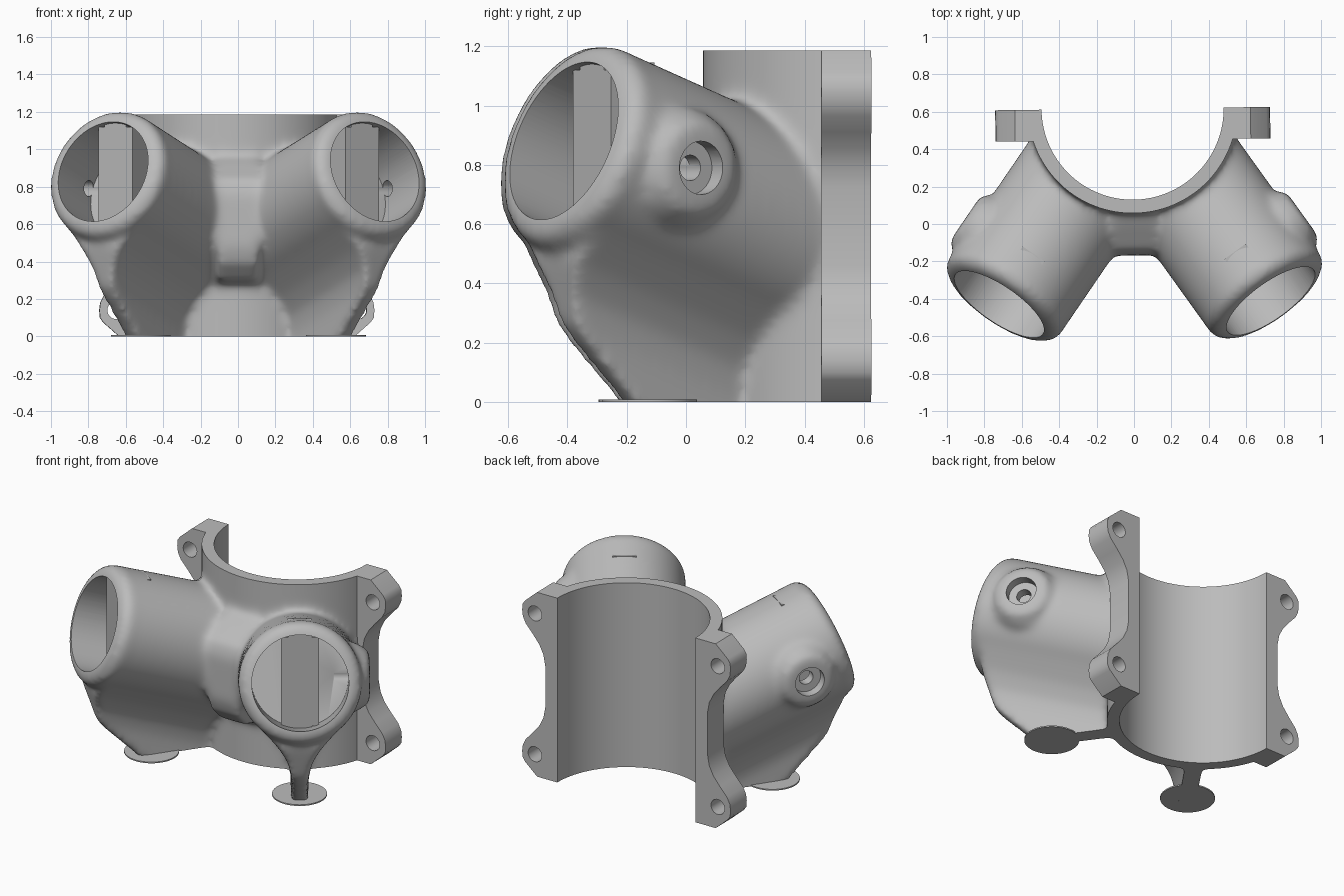
import bpy, bmesh, math
from mathutils import Vector, Matrix

if "Cube" in bpy.data.objects:
    bpy.data.objects.remove(bpy.data.objects["Cube"], do_unlink=True)

grey = bpy.data.materials.new("plain_grey")
grey.use_nodes = True
grey.diffuse_color = (0.5, 0.5, 0.5, 1)
grey.node_tree.nodes["Principled BSDF"].inputs["Base Color"].default_value = (0.5, 0.5, 0.5, 1)

BACK = 0.617                  # y of the pipe axis and of the clamp face
AZ, TILT = math.radians(35), math.radians(20)
HEIGHT = 1.185
Z = Vector((0, 0, 1))


def loft(name, rings):
    """Closed solid through a list of equal-length rings."""
    bm = bmesh.new()
    rows = [[bm.verts.new(p) for p in ring] for ring in rings]
    n = len(rows[0])
    for a, b in zip(rows, rows[1:]):
        for i in range(n):
            j = (i + 1) % n
            bm.faces.new((a[i], a[j], b[j], b[i]))
    bm.faces.new(rows[0])
    bm.faces.new(rows[-1])
    bmesh.ops.recalc_face_normals(bm, faces=bm.faces)
    mesh = bpy.data.meshes.new(name)
    bm.to_mesh(mesh)
    bm.free()
    mesh.materials.append(grey)
    ob = bpy.data.objects.new(name, mesh)
    bpy.context.collection.objects.link(ob)
    return ob


def turned(name, origin, axis, profile, n=64):
    """Round solid from (distance along axis, radius) pairs."""
    axis = axis.normalized()
    side = axis.orthogonal().normalized()
    up = axis.cross(side)
    angles = [2 * math.pi * i / n for i in range(n)]
    return loft(name, [[origin + axis * d + (side * math.cos(a) + up * math.sin(a)) * r
                        for a in angles] for d, r in profile])


def box(name, x0, x1, y0, y1, z0, z1):
    return loft(name, [[(x0, y0, z), (x1, y0, z), (x1, y1, z), (x0, y1, z)] for z in (z0, z1)])


def activate(ob):
    bpy.ops.object.select_all(action='DESELECT')
    ob.select_set(True)
    bpy.context.view_layer.objects.active = ob


def apply_modifier(ob, kind, **settings):
    mod = ob.modifiers.new(kind, kind)
    for key, value in settings.items():
        setattr(mod, key, value)
    activate(ob)
    bpy.ops.object.modifier_apply(modifier=mod.name)


def combine(ob, tool, operation):
    tool.hide_render = True
    apply_modifier(ob, 'BOOLEAN', object=tool, operation=operation, solver='MANIFOLD')
    bpy.data.objects.remove(tool, do_unlink=True)


def interp(table, x):
    if x <= table[0][0]:
        return table[0][1]
    for (a, fa), (b, fb) in zip(table, table[1:]):
        if x <= b:
            return fa + (fb - fa) * (x - a) / (b - a)
    return table[-1][1]


def frame(side):
    """Outward and sideways directions of one branch, and a point mapper."""
    out = Vector((side * math.sin(AZ), -math.cos(AZ), 0))
    lat = Vector((side * math.cos(AZ), math.sin(AZ), 0))
    return out, lat, lambda s, w, z: Vector((0, BACK, z)) + out * s + lat * w


def axis_z(s):
    return 0.42 + s * math.tan(TILT)


# Fin front edge by height, and fin half width by depth under the branch axis
FIN_FRONT = [(-0.15, 0.85), (0, 1.0), (0.2, 1.2), (0.26, 1.25), (0.35, 1.275),
             (0.48, 1.31), (0.56, 1.29), (0.62, 1.25)]
FIN_WIDTH = [(0.25, 0.27), (0.33, 0.2), (0.42, 0.125), (0.52, 0.068), (0.62, 0.05)]


def fin(at):
    rings = []
    for i in range(40):
        z = -0.15 + 0.77 * i / 39
        front = interp(FIN_FRONT, z)
        steps = [0.3 + (front - 0.3) * k / 20 for k in range(21)]
        pts = [(s, interp(FIN_WIDTH, axis_z(s) - z)) for s in steps]
        rings.append([at(s, w, z) for s, w in pts] + [at(s, -w, z) for s, w in reversed(pts)])
    return loft("fin", rings)


# Raw body pieces: pipe, branches, bosses, fins and the saddle between branches
pieces = [turned("clamp_body", Vector((0, BACK, -0.2)), Z, [(0, 0.56), (1.65, 0.56)], 128)]
RIM = 1.268
for side in (-1, 1):
    out, lat, at = frame(side)
    axis = out * math.cos(TILT) + Z * math.sin(TILT)
    rim = at(RIM, 0, axis_z(RIM))
    pieces.append(turned("branch", rim, -axis, [
        (0, 0.2), (0, 0.30), (0.012, 0.333), (0.03, 0.352), (0.055, 0.362),
        (0.1, 0.36), (0.95, 0.36)], 96))
    pieces.append(turned("boss", at(0.99, 0, 0.79), lat, [
        (0.2, 0.2), (0.34, 0.2), (0.36, 0.178), (0.39, 0.17), (0.408, 0.14)]))
    pieces.append(fin(at))
saddle = [(0.2, 0.25), (-0.05, 0.3), (-0.14, 0.39), (-0.168, 0.48), (-0.168, 0.76),
          (-0.14, 0.84), (-0.02, 0.92), (0.2, 1.05)]
pieces.append(loft("saddle", [[(x, y, z) for y, z in saddle] for x in (-0.11, 0.11)]))

# Fuse and blend them into one casting
body = pieces[0]
activate(body)
for p in pieces:
    p.select_set(True)
bpy.ops.object.join()
apply_modifier(body, 'REMESH', mode='VOXEL', voxel_size=0.017)
apply_modifier(body, 'SMOOTH', factor=0.5, iterations=24)

# Trim flat ends
combine(body, box("trim", -2, 2, -2, 2, -1, 0), 'DIFFERENCE')
combine(body, box("trim", -0.9, 0.9, -0.06, 1.5, HEIGHT, 2), 'DIFFERENCE')
combine(body, box("trim", -2, 2, BACK, 2, -1, 2), 'DIFFERENCE')

# Scalloped clamp flanges with two eared bolt holes each
ear = [(0.63, 0), (0.715, 0.075), (0.732, 0.1), (0.735, 0.14), (0.73, 0.18), (0.71, 0.22),
       (0.66, 0.275), (0.615, 0.33), (0.585, 0.39), (0.572, 0.46)]
edge = [(0.5, 0)] + ear + [(x, HEIGHT - z) for x, z in reversed(ear)] + [(0.5, HEIGHT)]
for side in (-1, 1):
    combine(body, loft("flange", [[(side * x, y, z) for x, z in edge]
                                  for y in (BACK - 0.168, BACK)]), 'UNION')
    for z in (0.14, HEIGHT - 0.14):
        combine(body, turned("bolt_hole", Vector((side * 0.645, 0.3, z)), Vector((0, 1, 0)),
                             [(0, 0.048), (0.6, 0.048)], 32), 'DIFFERENCE')

# Main pipe bore, branch sockets and screw holes
combine(body, turned("pipe_bore", Vector((0, BACK, -0.5)), Z, [(0, 0.487), (2.5, 0.487)], 128),
        'DIFFERENCE')
for side in (-1, 1):
    out, lat, at = frame(side)
    axis = out * math.cos(TILT) + Z * math.sin(TILT)
    combine(body, turned("socket", at(RIM, 0, axis_z(RIM)), -axis,
                         [(-0.2, 0.283), (0.33, 0.283)], 96), 'DIFFERENCE')
    screw = at(0.99, 0, 0.79)
    combine(body, turned("recess", screw, lat, [(0.345, 0.09), (0.6, 0.09)], 40), 'DIFFERENCE')
    combine(body, turned("screw_hole", screw, lat, [(0.2, 0.043), (0.6, 0.043)], 32), 'DIFFERENCE')
parts = [body]

# Upright bars inside the sockets and thin foot discs
for side, word in ((-1, "right"), (1, "left")):
    out, lat, at = frame(side)
    for name, w, z0, z1 in (("bar", 0.11, 0.55, 1.12), ("bar_tab", 0.07, 0.52, 1.145)):
        corners = [(0.94, -w), (1.15, -w), (1.15, w), (0.94, w)]
        parts.append(loft(word + "_" + name, [[at(s, v, z) for s, v in corners]
                                              for z in (z0, z1)]))
    parts.append(turned(word + "_foot_disc", at(0.91, 0, 0), Z, [(0, 0.16), (0.008, 0.16)]))

# Slight turn about the vertical, then shading
turn = Matrix.Rotation(math.radians(0.7), 4, 'Z')
for ob in parts:
    ob.data.transform(turn)
    activate(ob)
    bpy.ops.object.shade_smooth_by_angle(angle=math.radians(35))
